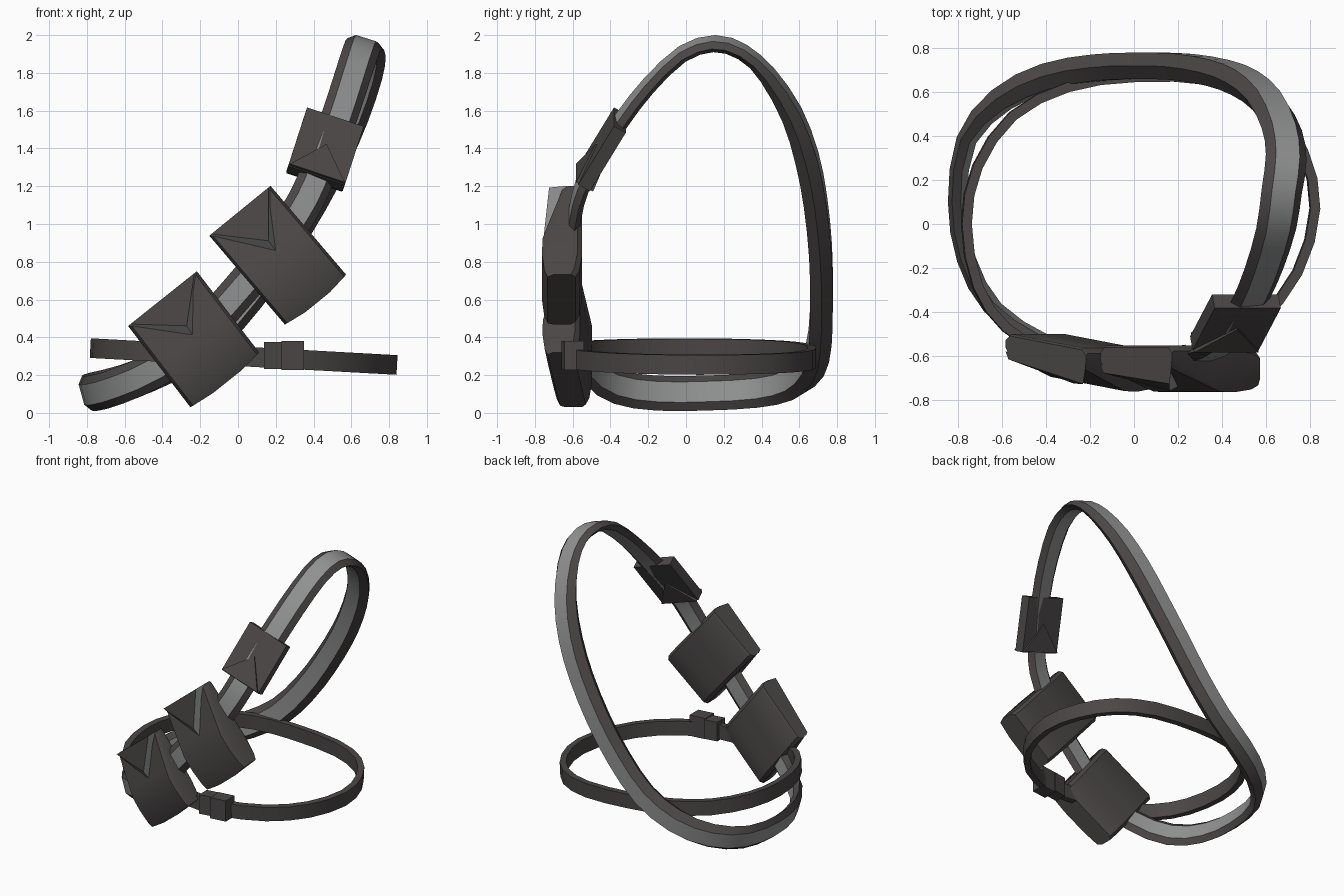
import bpy, bmesh, math
from mathutils import Vector as V

if "Cube" in bpy.data.objects:
    bpy.data.objects.remove(bpy.data.objects["Cube"])


def material(name, rgb):
    m = bpy.data.materials.new(name)
    m.use_nodes = True
    m.diffuse_color = (*rgb, 1)
    m.node_tree.nodes["Principled BSDF"].inputs["Base Color"].default_value = (*rgb, 1)
    return m


DARK = material("dark leather", (0.069, 0.062, 0.061))
GREY = material("grey webbing", (0.28, 0.283, 0.283))


def loft(name, rings, closed=False, grey=(), angle=35):
    """Skin a list of rings; side strips listed in grey take the grey material."""
    bm = bmesh.new()
    vs = [[bm.verts.new(p) for p in r] for r in rings]
    n = len(vs[0])
    pairs = list(zip(vs, vs[1:])) + ([(vs[-1], vs[0])] if closed else [])
    for a, b in pairs:
        for i in range(n):
            j = (i + 1) % n
            bm.faces.new((a[i], a[j], b[j], b[i])).material_index = int(i in grey)
    if not closed:
        bm.faces.new(vs[0][::-1])
        bm.faces.new(vs[-1])
    bmesh.ops.recalc_face_normals(bm, faces=bm.faces)
    me = bpy.data.meshes.new(name)
    bm.to_mesh(me)
    bm.free()
    me.materials.append(DARK)
    me.materials.append(GREY)
    ob = bpy.data.objects.new(name, me)
    bpy.context.collection.objects.link(ob)
    bpy.ops.object.select_all(action="DESELECT")
    ob.select_set(True)
    bpy.context.view_layer.objects.active = ob
    bpy.ops.object.shade_smooth_by_angle(angle=math.radians(angle))
    return ob


def band(name, path, section, width_dir, thickness, grey=()):
    """Sweep a (width, thickness) section round a closed path, with added midpoints."""
    keys = [V(p) for p in path]
    n = len(keys)
    pts = []
    for i, p in enumerate(keys):
        q = keys[(i + 1) % n]
        pts += [p, (p + q) * .5625 - (keys[i - 1] + keys[(i + 2) % n]) * .0625]
    rings = []
    for i, p in enumerate(pts):
        t = (pts[(i + 1) % len(pts)] - pts[i - 1]).normalized()
        w = width_dir(p)
        w = (w - t * w.dot(t)).normalized()
        out = w.cross(t) * thickness(p)
        rings.append([p + w * a + out * b for a, b in section])
    return loft(name, rings, True, grey)


def slab(name, centre, across, up, front, half_depth):
    """Box from half-axis vectors."""
    corners = ((-1, -1), (1, -1), (1, 1), (-1, 1))
    return loft(name, [[centre + across * a + up * b + front * d for a, b in corners]
                       for d in (-half_depth, half_depth)])


# Shoulder strap: bevelled band, flat on the shoulder, upright at the hip, thicker behind
strap_path = [
    (.67, .15, 1.955), (.645, -.02, 1.9), (.59, -.2, 1.73), (.53, -.34, 1.55), (.455, -.465, 1.36),
    (.395, -.55, 1.2), (.31, -.59, 1.04), (.15, -.62, .82), (0, -.62, .64), (-.2, -.6, .42),
    (-.42, -.53, .24), (-.64, -.38, .14), (-.76, -.16, .105), (-.8, .1, .105), (-.76, .38, .12),
    (-.6, .565, .16), (-.38, .67, .25), (-.15, .71, .4), (.05, .717, .62), (.22, .712, .86),
    (.38, .685, 1.12), (.5, .64, 1.35), (.6, .56, 1.58), (.67, .43, 1.79), (.69, .3, 1.91)]


def strap_width(p):
    a = math.radians(78 - 61 * p.z / 1.96)
    return V((math.cos(a), 0, -math.sin(a)))


band("shoulder_strap", strap_path,
     [(-.056, .03), (.056, .03), (.096, 0), (.056, -.03), (-.056, -.03), (-.096, 0)],
     strap_width, lambda p: 1 + min(max((p.y - .35) / .3, 0), 1), grey=(0, 3))

# Waist belt: thin level band, lower on the left side
belt_plan = [
    (.82, .07), (.765, .33), (.61, .54), (.36, .65), (0, .665), (-.3, .62), (-.55, .49),
    (-.71, .26), (-.76, 0), (-.71, -.28), (-.58, -.47), (-.38, -.57), (0, -.6), (.26, -.59),
    (.55, -.45), (.74, -.22)]
band("waist_belt", [(x, y, .3 - .055 * x) for x, y in belt_plan],
     [(-.052, .022), (.052, .022), (.052, -.022), (-.052, -.022)],
     lambda p: V((.055, 0, 1)), lambda p: 1)

# Belt buckle: two stepped blocks
for name, x, half, h, d in (("belt_buckle_wide", .29, .06, .077, .052),
                            ("belt_buckle_narrow", .185, .048, .071, .045)):
    slab(name, V((x, -.6, .303)), V((half, .008, 0)), V((0, 0, h)), V((0, -1, 0)), d)


# Pouches: bulging body with a raised triangular flap edged in grey
def pouch(label, centre, u, v, back, lean, deep):
    def at(a, b, d):
        p = centre + u * a + v * b
        return V((p.x, back - d * deep - lean * a, p.z))

    columns = [(-1, .03), (-.93, 0), (-.4, 0), (.4, 0), (.93, 0), (1, .03)]
    rows = [(-1, .1, .01), (-.95, .105, 0), (-.1, .187, 0), (.15, .21, 0), (.5, .212, 0),
            (.85, .2, .015), (1, .182, .035)]
    rings = []
    for b, depth, rear in rows:
        sag = .07 * max(b, 0)
        front = [at(a, b + sag * (1 - a * a), depth - cut) for a, cut in columns]
        rings.append(front + [at(a, b, rear + r) for a, r in
                              ((1, .025), (.9, 0), (-.9, 0), (-1, .025))])
    loft(label + "_pouch_body", rings)
    loft(label + "_pouch_flap", [
        [at(-1, -1, .09), at(1, -1, .08), at(.04, -.08, .188)],
        [at(-.93, -1, .125), at(.93, -1, .175), at(.06, -.29, .206)]], grey=(1, 2), angle=10)


pouch("upper", V((.21, 0, .835)), V((.162, 0, .132)), V((.2, 0, -.235)), -.55, 0, 1)
pouch("lower", V((-.235, 0, .39)), V((.182, 0, .145)), V((.165, 0, -.215)), -.53, .035, .93)

# Shoulder buckle: tilted plate round the strap with a triangular ridge on both faces
centre = V((.46, -.445, 1.395))
across = V((.15, 0, -.05))
up = V((.05, .095, .155))
front = across.cross(up).normalized()
slab("shoulder_buckle_plate", centre, across, up, front, .036)
for name, side in (("front", 1), ("back", -1)):
    ridge = [centre + across * a + up * b + front * side * d
             for a, b, d in ((-.97, -.97, .052), (.97, -.97, .052), (0, .05, .044))]
    loft("shoulder_buckle_ridge_" + name,
         [[p - front * side * .03 for p in ridge], ridge], angle=10)
